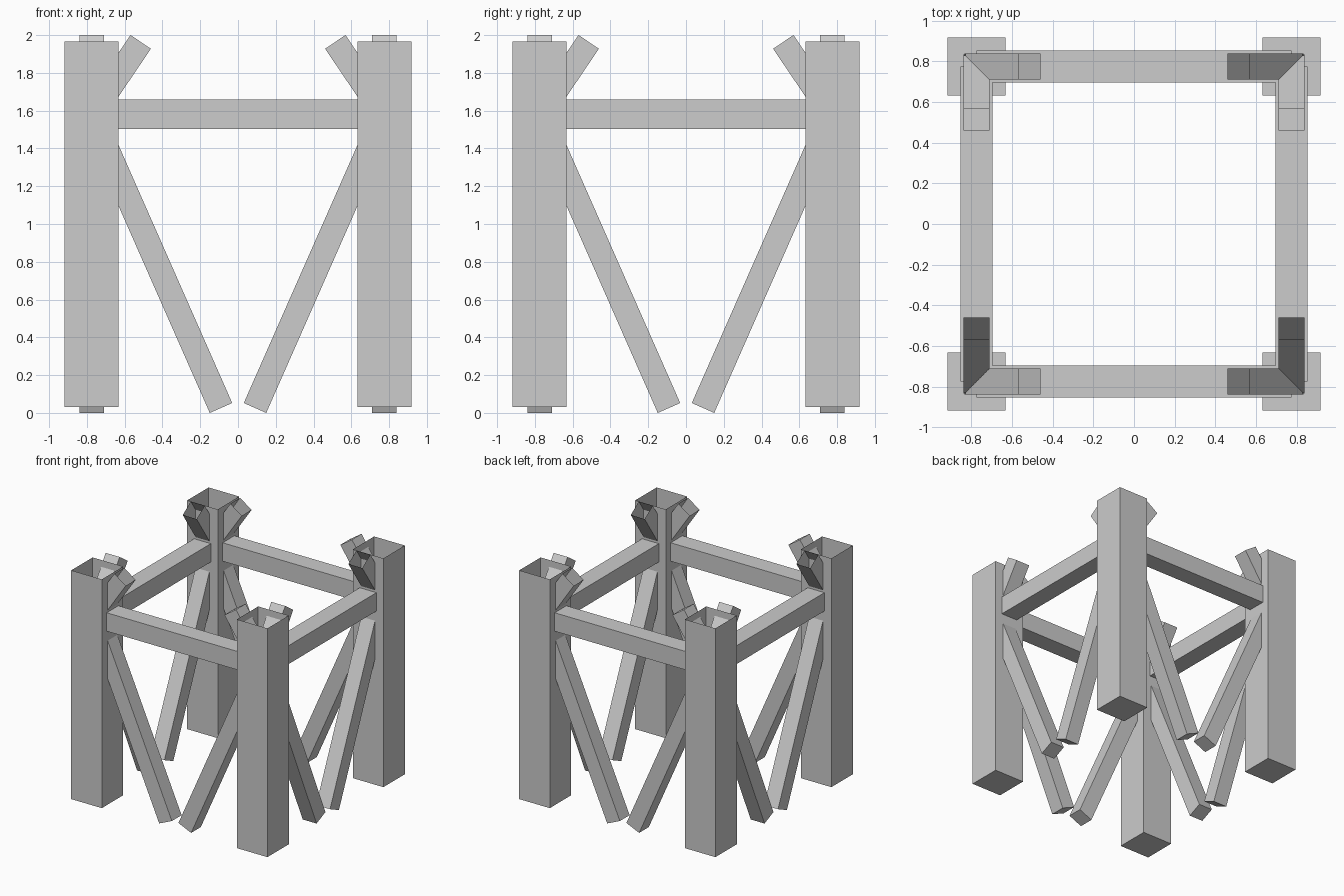
import bpy
import bmesh
import math
from mathutils import Matrix, Vector

cube = bpy.data.objects.get("Cube")
if cube:
    bpy.data.objects.remove(cube)

grey = bpy.data.materials.new("plain_grey")
grey.use_nodes = True
colour = (0.604, 0.604, 0.604, 1)
grey.diffuse_color = colour
grey.node_tree.nodes["Principled BSDF"].inputs["Base Color"].default_value = colour

AXIS = 0.775    # distance from the middle to the post centres
JOINT = 1.58    # height where the timbers meet


def timber(name, start, end, width, open_ends, turn):
    """Square timber from start to end, turned about z, with chosen ends left open."""
    start, end = Vector(start), Vector(end)
    axis = end - start
    bm = bmesh.new()
    bmesh.ops.create_cube(bm, size=1)
    ends = [f for f in bm.faces
            if ("end" in open_ends and f.normal.z > 0.9)
            or ("start" in open_ends and f.normal.z < -0.9)]
    bmesh.ops.delete(bm, geom=ends, context='FACES_ONLY')
    # Every timber lies in an xz plane before it is turned
    tilt = Matrix.Rotation(math.atan2(axis.x, axis.z), 4, 'Y')
    place = (Matrix.Rotation(turn, 4, 'Z') @ Matrix.Translation((start + end) / 2)
             @ tilt @ Matrix.Diagonal((width, width, axis.length, 1)))
    bmesh.ops.transform(bm, matrix=place, verts=bm.verts)
    mesh = bpy.data.meshes.new(name)
    bm.to_mesh(mesh)
    bm.free()
    mesh.materials.append(grey)
    obj = bpy.data.objects.new(name, mesh)
    bpy.context.collection.objects.link(obj)


for i, side in enumerate(("front", "left", "back", "right")):
    turn = i * math.pi / 2
    # Corner post, hollow and open at the top
    timber(side + "_post", (AXIS, -AXIS, 0.03), (AXIS, -AXIS, 1.965), 0.286, ["end"], turn)
    # Horizontal beam between two posts
    timber(side + "_beam", (-AXIS, -AXIS, JOINT), (AXIS, -AXIS, JOINT), 0.156,
           ["start", "end"], turn)
    for s, hand in ((-1, "a"), (1, "b")):
        joint = (s * AXIS, -AXIS, JOINT)
        # Long brace slanting down to the middle, closed at the foot
        timber(f"{side}_lower_brace_{hand}", (s * 0.09, -AXIS, 0.026), joint, 0.13,
               ["end"], turn)
        # Short brace rising inward, open at the top
        timber(f"{side}_upper_brace_{hand}", joint, (s * 0.515, -AXIS, 1.964), 0.13,
               ["end"], turn)
